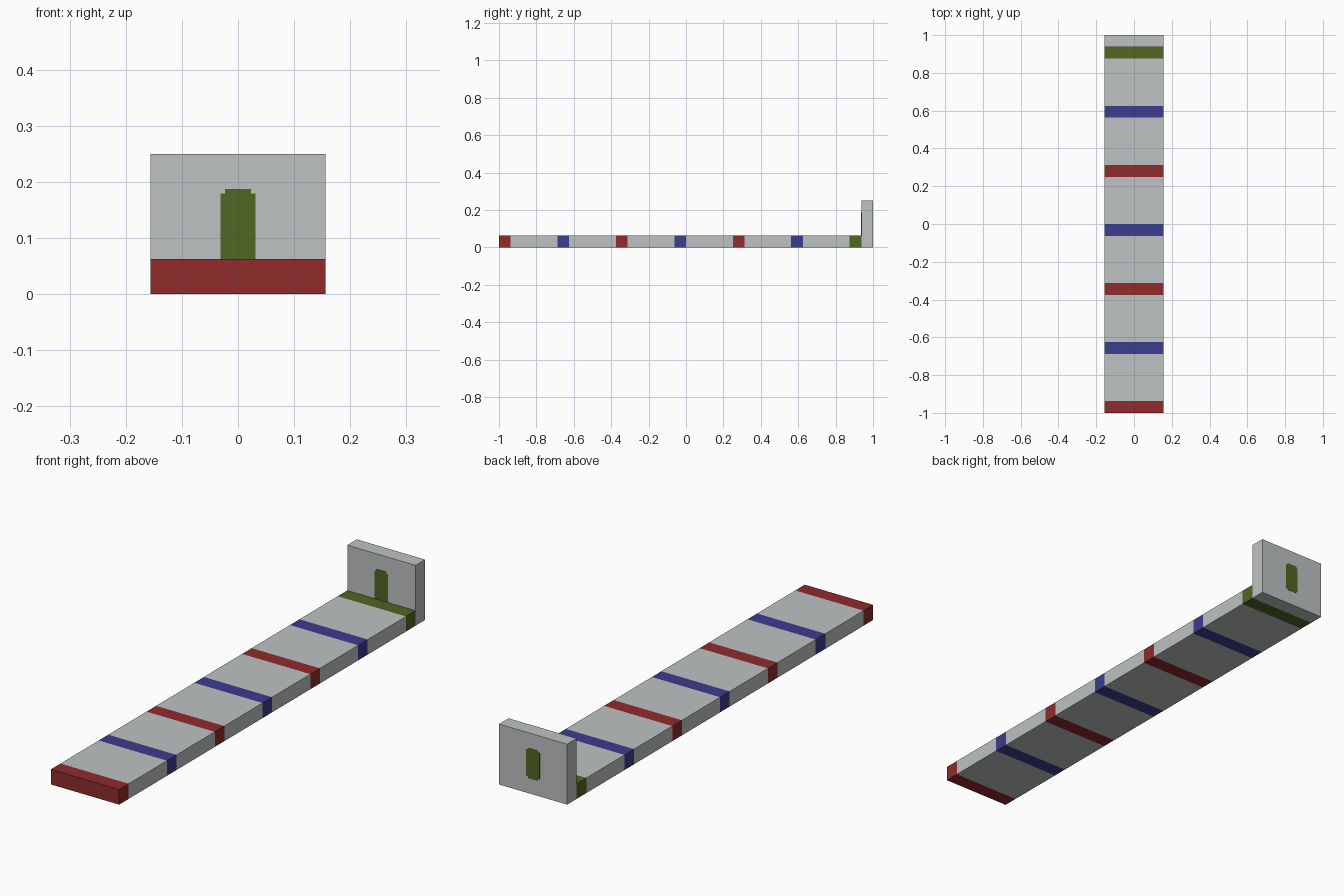
import bpy
import bmesh

if "Cube" in bpy.data.objects:
    bpy.data.objects.remove(bpy.data.objects["Cube"], do_unlink=True)

HALF_W = 0.15625   # half width of the deck
UNIT = 0.0625      # thickness of deck and wall, width of a stripe
PITCH = 5 * UNIT   # distance between stripes


def material(name, rgb):
    """Flat material from 0-255 display values."""
    lin = [((c / 255 + 0.055) / 1.055) ** 2.4 for c in rgb]
    mat = bpy.data.materials.new(name)
    mat.use_nodes = True
    mat.diffuse_color = (*lin, 1)
    bsdf = mat.node_tree.nodes["Principled BSDF"]
    bsdf.inputs["Base Color"].default_value = (*lin, 1)
    bsdf.inputs["Roughness"].default_value = 0.8
    return mat


grey = material("light grey", (190, 194, 194))
red = material("red", (144, 43, 43))
blue = material("blue", (60, 60, 144))
green = material("olive green", (81, 102, 34))


def finish(name, bm, mats):
    bmesh.ops.recalc_face_normals(bm, faces=bm.faces)
    mesh = bpy.data.meshes.new(name)
    bm.to_mesh(mesh)
    bm.free()
    for mat in mats:
        mesh.materials.append(mat)
    obj = bpy.data.objects.new(name, mesh)
    bpy.context.collection.objects.link(obj)
    return obj


def box(bm, y0, y1, height):
    verts = bmesh.ops.create_cube(bm, size=1)["verts"]
    for v in verts:
        v.co.x *= 2 * HALF_W
        v.co.y = y0 if v.co.y < 0 else y1
        v.co.z = 0 if v.co.z < 0 else height


# Deck: one slab cut crosswise, with bands coloured by position
bm = bmesh.new()
box(bm, -1, 1 - UNIT, UNIT)
starts = [-1 + i * PITCH for i in range(7)]
for y in starts:
    for cut in (y, y + UNIT):
        if -1 < cut < 1 - UNIT:
            bmesh.ops.bisect_plane(bm, geom=bm.verts[:] + bm.edges[:] + bm.faces[:],
                                   plane_co=(0, cut, 0), plane_no=(0, 1, 0))
for face in bm.faces:
    y = face.calc_center_median().y
    for i, start in enumerate(starts):
        if start - 0.001 <= y <= start + UNIT + 0.001:
            face.material_index = 3 if i == 6 else 1 + i % 2
# The inner end lies against the wall and is left open
hidden = [f for f in bm.faces if f.calc_center_median().y > 1 - UNIT - 0.001]
bmesh.ops.delete(bm, geom=hidden, context="FACES_ONLY")
finish("striped_deck", bm, (grey, red, blue, green))

# End wall
bm = bmesh.new()
box(bm, 1 - UNIT, 1, 4 * UNIT)
finish("end_wall", bm, (grey,))


# Slot mark on each side of the wall, with stepped corners
def slot_mark(name, y, outward, square_foot):
    px = UNIT / 8
    w, low, high = 4 * px, UNIT, 3 * UNIT
    half = [(w, low)] if square_foot else [(w - px, low), (w - px, low + px), (w, low + px)]
    half += [(w, high - px), (w - px, high - px), (w - px, high)]
    outline = half + [(-x, z) for x, z in reversed(half)]
    bm = bmesh.new()
    face = bm.faces.new([bm.verts.new((x, y, z)) for x, z in outline])
    out = bmesh.ops.extrude_face_region(bm, geom=[face])["geom"]
    moved = [g for g in out if isinstance(g, bmesh.types.BMVert)]
    bmesh.ops.translate(bm, verts=moved, vec=(0, outward * 0.001, 0))
    finish(name, bm, (green,))


slot_mark("front_slot_mark", 1 - UNIT, -1, True)
slot_mark("back_slot_mark", 1, 1, False)
